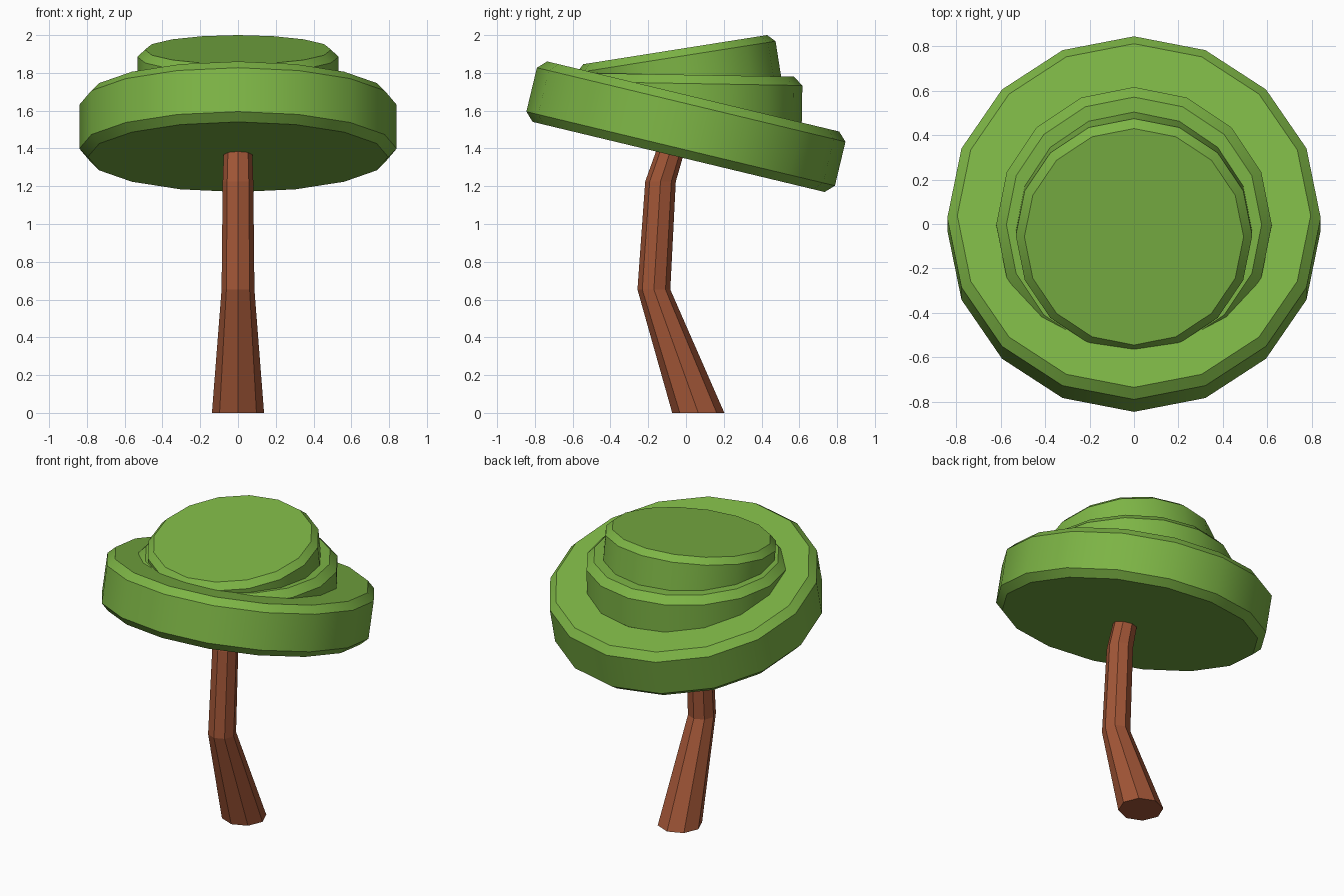
import bpy, bmesh, math
from mathutils import Matrix

if "Cube" in bpy.data.objects:
    bpy.data.objects.remove(bpy.data.objects["Cube"])


def material(name, rgb):
    m = bpy.data.materials.new(name)
    m.diffuse_color = (*rgb, 1)
    m.use_nodes = True
    m.node_tree.nodes["Principled BSDF"].inputs["Base Color"].default_value = m.diffuse_color
    return m


leaf = material("leaf green", (0.205, 0.46, 0.06))
bark = material("bark brown", (0.36, 0.093, 0.038))


def loft(name, rings, sides, mat, matrix=None):
    """Closed solid from rings of (centre_y, z, radius)."""
    bm = bmesh.new()
    loops = []
    for cy, z, r in rings:
        loops.append([bm.verts.new((r * math.cos(2 * math.pi * i / sides),
                                    cy + r * math.sin(2 * math.pi * i / sides), z))
                      for i in range(sides)])
    for a, b in zip(loops, loops[1:]):
        for i in range(sides):
            j = (i + 1) % sides
            bm.faces.new((a[i], a[j], b[j], b[i]))
    bm.faces.new(loops[0][::-1])
    bm.faces.new(loops[-1])
    if matrix:
        bm.transform(matrix)
    bmesh.ops.recalc_face_normals(bm, faces=bm.faces)
    me = bpy.data.meshes.new(name)
    bm.to_mesh(me)
    bm.free()
    me.materials.append(mat)
    ob = bpy.data.objects.new(name, me)
    bpy.context.collection.objects.link(ob)
    return ob


def canopy(name, top_y, top_z, radius, height, chamfer, tilt):
    """Tilted bevelled disc, placed by the centre of its top face."""
    rings = [(0, -height, radius - chamfer), (0, -height + chamfer, radius),
             (0, -chamfer, radius), (0, 0, radius - chamfer)]
    mtx = Matrix.Translation((0, top_y, top_z)) @ Matrix.Rotation(math.radians(tilt), 4, 'X')
    ob = loft(name, rings, 16, leaf, mtx)
    bpy.ops.object.select_all(action='DESELECT')
    bpy.context.view_layer.objects.active = ob
    ob.select_set(True)
    bpy.ops.object.shade_smooth_by_angle(angle=math.radians(30))


# bent octagonal trunk
loft("trunk", [(0.065, 0, 0.138), (-0.17, 0.653, 0.087),
               (-0.135, 1.225, 0.081), (-0.062, 1.45, 0.073)], 8, bark)

# three stacked foliage discs, each leaning differently
canopy("lower_foliage", 0.038, 1.675, 0.84, 0.329, 0.045, -13.5)
canopy("middle_foliage", -0.003, 1.79, 0.62, 0.285, 0.046, -1.0)
canopy("upper_foliage", -0.0575, 1.923, 0.532, 0.27, 0.039, 9.0)
